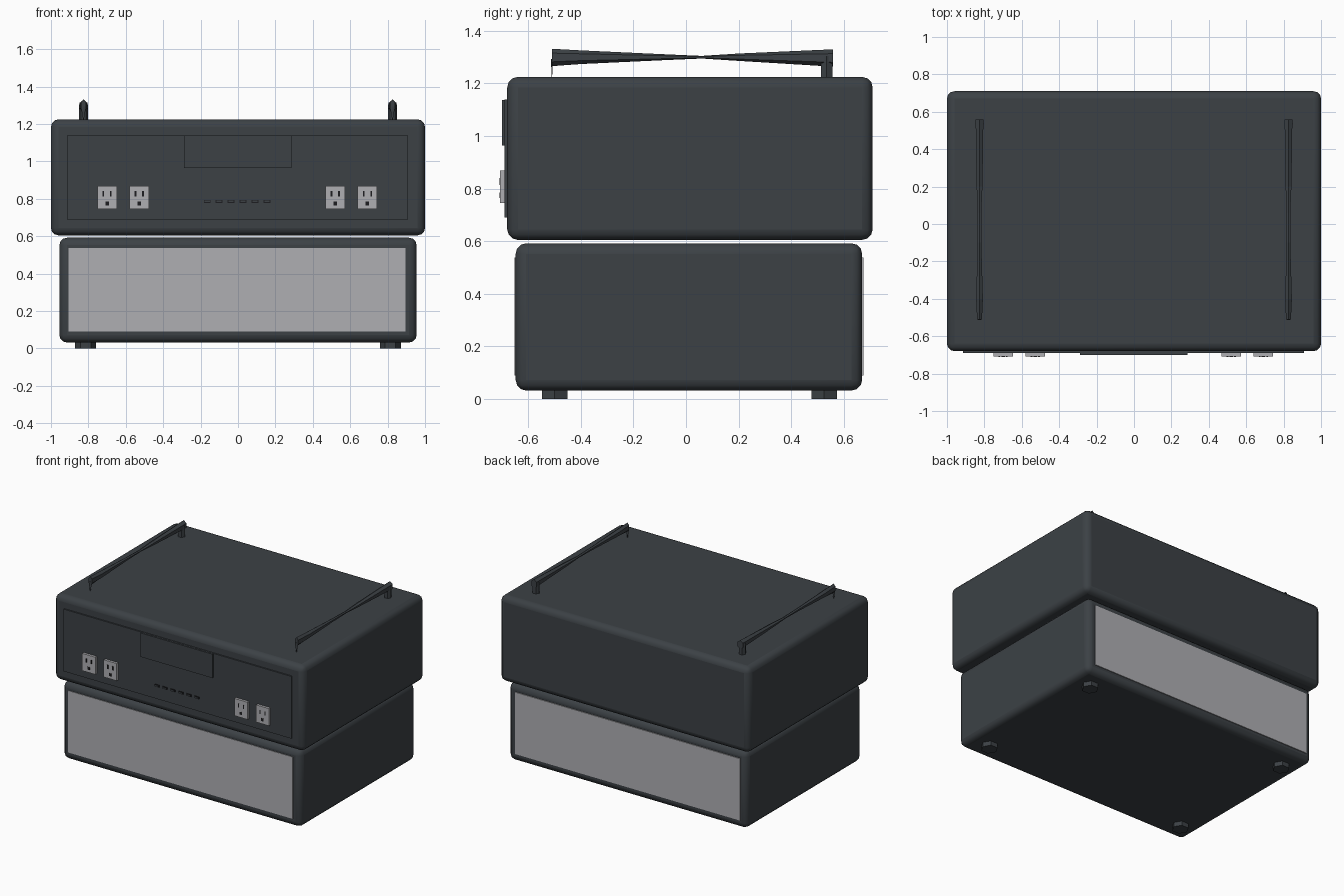
import bpy, bmesh, math
from mathutils import Vector

cube = bpy.data.objects.get("Cube")
if cube:
    bpy.data.objects.remove(cube, do_unlink=True)


def material(name, rgb):
    m = bpy.data.materials.new(name)
    m.use_nodes = True
    m.diffuse_color = (*rgb, 1)
    m.node_tree.nodes["Principled BSDF"].inputs["Base Color"].default_value = (*rgb, 1)
    return m


SLATE = material("dark slate", (0.045, 0.053, 0.060))
LIGHT = material("light grey", (0.43, 0.43, 0.45))
BLACK = material("black", (0.012, 0.012, 0.014))


def finish(name, bm, mat):
    bmesh.ops.recalc_face_normals(bm, faces=bm.faces)
    mesh = bpy.data.meshes.new(name)
    bm.to_mesh(mesh)
    bm.free()
    mesh.materials.append(mat)
    ob = bpy.data.objects.new(name, mesh)
    bpy.context.collection.objects.link(ob)
    return ob


def box(name, x, y, z, mat, bevel=0.0, segments=3):
    """Box from (low, high) ranges, optionally with rounded edges."""
    bm = bmesh.new()
    bmesh.ops.create_cube(bm, size=1)
    for v in bm.verts:
        v.co = Vector([r[0] if c < 0 else r[1] for c, r in zip(v.co, (x, y, z))])
    ob = finish(name, bm, mat)
    if bevel:
        mod = ob.modifiers.new("rounded edges", "BEVEL")
        mod.width, mod.segments = bevel, segments
        bpy.context.view_layer.objects.active = ob
        ob.select_set(True)
        bpy.ops.object.shade_smooth_by_angle(angle=math.radians(40))
        ob.select_set(False)
    return ob


def plate(name, cx, cz, w, h, y, mat):
    """Thin plate facing the front, given its centre and size."""
    return box(name, (cx - w / 2, cx + w / 2), y, (cz - h / 2, cz + h / 2), mat)


def prism(name, sides, radius, centre, depth, mat):
    bm = bmesh.new()
    bmesh.ops.create_cone(bm, cap_ends=True, segments=sides, radius1=radius,
                          radius2=radius, depth=depth)
    # turn the corners of the prism towards x
    for v in bm.verts:
        v.co = Vector((v.co.y, v.co.x, v.co.z)) + Vector(centre)
    return finish(name, bm, mat)


# Two stacked housings
box("upper_housing", (-1, 1), (-0.68, 0.71), (0.605, 1.225), SLATE, 0.04)
box("lower_housing", (-0.955, 0.955), (-0.648, 0.67), (0.032, 0.592), SLATE, 0.04)

# Light panels on both ends of the lower housing
box("front_light_panel", (-0.905, 0.895), (-0.652, -0.645), (0.09, 0.538), LIGHT)
box("back_light_panel", (-0.905, 0.895), (0.667, 0.676), (0.09, 0.538), LIGHT)

# Control panel with display
box("control_panel", (-0.915, 0.91), (-0.69, -0.67), (0.69, 1.14), SLATE)
box("display", (-0.29, 0.285), (-0.70, -0.68), (0.965, 1.138), SLATE)
for i in range(6):
    x = -0.165 + i * 0.064
    plate("button_rim", x, 0.787, 0.036, 0.016, (-0.696, -0.685), BLACK)
    plate("button", x, 0.787, 0.028, 0.009, (-0.698, -0.69), SLATE)

# Power sockets with two slots and a ground hole
for x in (-0.70, -0.528, 0.52, 0.692):
    plate("socket_plate", x, 0.807, 0.105, 0.125, (-0.708, -0.685), LIGHT)
    for side in (-1, 1):
        plate("socket_slot", x + side * 0.02, 0.827, 0.009, 0.028, (-0.71, -0.70), BLACK)
    plate("socket_ground", x, 0.775, 0.018, 0.02, (-0.71, -0.70), BLACK)

# Six-sided feet
for side in (-1, 1):
    for y in (-0.5, 0.525):
        prism("foot", 6, 0.056, (side * 0.815, y, 0.02), 0.04, SLATE)


# Carrying handles, pinched in the middle, with a point at the front end
def handle(x):
    bm = bmesh.new()
    rings = []
    # y, centre height, half width, half height
    for y, z, w, h in ((0.56, 1.297, 0.024, 0.033), (0.2, 1.3, 0.018, 0.014),
                       (0.06, 1.3, 0.011, 0.005), (-0.1, 1.3, 0.011, 0.012),
                       (-0.4, 1.3, 0.021, 0.026), (-0.51, 1.299, 0.015, 0.033)):
        angles = [math.pi / 2 + k * math.pi / 3 for k in range(6)]
        rings.append([bm.verts.new((x + w * math.cos(a), y, z + h * math.sin(a)))
                      for a in angles])
    for a, b in zip(rings, rings[1:]):
        for k in range(6):
            bm.faces.new((a[k], a[(k + 1) % 6], b[(k + 1) % 6], b[k]))
    bm.faces.new(rings[0])
    bm.faces.new(rings[-1])
    finish("handle_bar", bm, SLATE)
    prism("handle_back_post", 6, 0.025, (x, 0.535, 1.26), 0.09, SLATE)
    # front spike
    bm = bmesh.new()
    bmesh.ops.create_cone(bm, cap_ends=True, segments=4, radius1=0.002,
                          radius2=0.014, depth=0.07)
    for v in bm.verts:
        v.co = Vector((v.co.x + x, v.co.y * 0.3 - 0.51, v.co.z + 1.258))
    finish("handle_front_point", bm, SLATE)


for side in (-1, 1):
    handle(side * 0.826)
